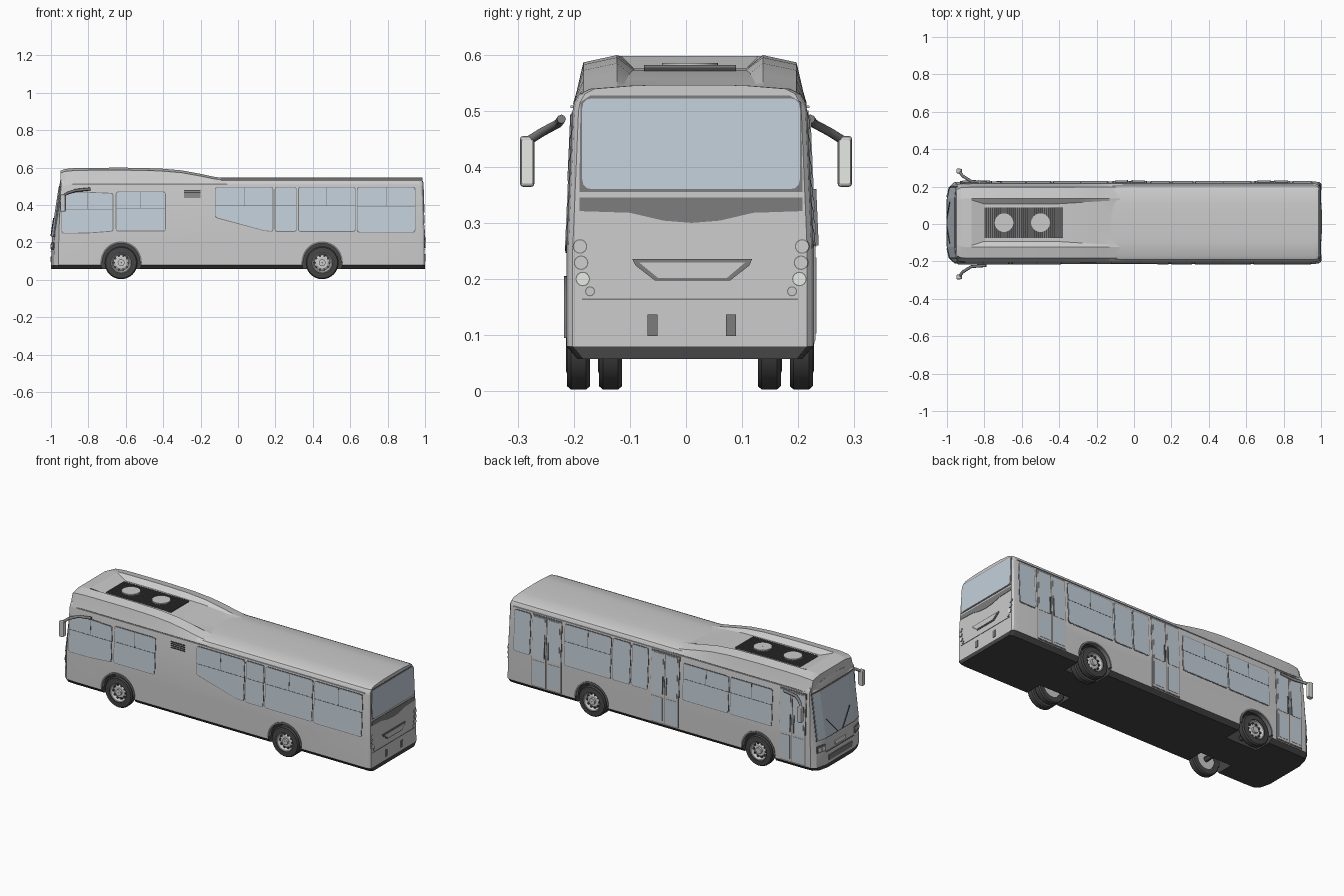
import bpy, bmesh, math
from mathutils import Vector

if "Cube" in bpy.data.objects:
    bpy.data.objects.remove(bpy.data.objects["Cube"])

Y0 = 0.007  # body centre line


def mat(name, c):
    m = bpy.data.materials.new(name)
    m.diffuse_color = (*c, 1)
    m.use_nodes = True
    m.node_tree.nodes["Principled BSDF"].inputs["Base Color"].default_value = m.diffuse_color
    return m


GREY = mat("body_grey", (.6, .6, .6))
DARK = mat("dark", (.06, .06, .06))
TRIM = mat("trim", (.2, .2, .2))
GLASS = mat("glass", (.55, .63, .7))
LAMP = mat("lamp", (.8, .82, .78))


def make(name, verts, faces, mats=(GREY,)):
    me = bpy.data.meshes.new(name)
    me.from_pydata([tuple(v) for v in verts], [], faces)
    bm = bmesh.new()
    bm.from_mesh(me)
    bmesh.ops.recalc_face_normals(bm, faces=bm.faces)
    bm.to_mesh(me)
    bm.free()
    for m in mats:
        me.materials.append(m)
    ob = bpy.data.objects.new(name, me)
    bpy.context.collection.objects.link(ob)
    return ob


def smooth(ob, angle=30):
    bpy.ops.object.select_all(action='DESELECT')
    ob.select_set(True)
    bpy.context.view_layer.objects.active = ob
    bpy.ops.object.shade_smooth_by_angle(angle=math.radians(angle))


def loft(name, halves, mats=(GREY,)):
    """Skin symmetric half sections (bottom to top) with quad-strip caps."""
    n, verts, faces = len(halves[0]), [], []
    for h in halves:
        verts += [(x, Y0 + y, z) for x, y, z in h] + [(x, Y0 - y, z) for x, y, z in reversed(h)]
    m = 2 * n
    for k in range(len(halves) - 1):
        a, b = k * m, (k + 1) * m
        faces += [(a + i, a + (i + 1) % m, b + (i + 1) % m, b + i) for i in range(m)]
    for a in (0, (len(halves) - 1) * m):
        faces += [(a + i, a + i + 1, a + m - 2 - i, a + m - 1 - i) for i in range(n - 1)]
    return make(name, verts, [tuple(dict.fromkeys(f)) for f in faces], mats)


def lathe(name, prof, loc, s=1, m=GREY, seg=32, arc=2 * math.pi):
    """Turn a closed (radius, depth) profile about the y axis."""
    full, n = arc > 6.2, len(prof)
    k = seg if full else seg + 1
    verts = [(loc[0] + r * math.cos(arc * i / seg), loc[1] + s * d, loc[2] + r * math.sin(arc * i / seg))
             for i in range(k) for r, d in prof]
    faces = [(i * n + j, i * n + (j + 1) % n, (i + 1) % k * n + (j + 1) % n, (i + 1) % k * n + j)
             for i in range(seg) for j in range(n)]
    if not full:
        faces += [tuple(range(n)), tuple(range((k - 1) * n, k * n))]
    ob = make(name, verts, faces, (m,))
    smooth(ob)
    return ob


def disc(r, d0, d1):
    return [(.001, d0), (r, d0), (r, d1), (.001, d1)]


def box(name, a, b, m=GREY):
    v = [(x, y, z) for x in (a[0], b[0]) for y in (a[1], b[1]) for z in (a[2], b[2])]
    return make(name, v, [(0, 1, 3, 2), (4, 5, 7, 6), (0, 1, 5, 4), (2, 3, 7, 6), (0, 2, 6, 4), (1, 3, 7, 5)], (m,))


# surface helpers: place flat outlines on the side, rear or front skin
def half(z):
    return .22 - max(0, z - .25) * .044


def side(s):
    return lambda u, v, o: (u, Y0 + s * (half(v) + o), v)


def rear(u, v, o):
    return (.999 - .035 * max(0, v - .2) + o, u, v)


PLAN = [(0, -1, 1), (.13, -1, 1), (.195, -.985, .8), (.217, -.96, .3), (.22, -.9, 0)]


def front(u, v, o):
    a = min(abs(u - Y0) * .22 / half(v), .2199)
    for p, q in zip(PLAN, PLAN[1:]):
        if a <= q[0]:
            t = (a - p[0]) / (q[0] - p[0])
            x, f = p[1] + t * (q[1] - p[1]), p[2] + t * (q[2] - p[2])
            return (x + f * .15 * max(0, v - .2) - o, u, v)


def rounded(pts, r):
    out, P = [], [Vector(p) for p in pts]
    for i, p in enumerate(P):
        a, b = P[i - 1] - p, P[(i + 1) % len(P)] - p
        a, b = p + a.normalized() * min(r, a.length / 2), p + b.normalized() * min(r, b.length / 2)
        out += [a * (1 - t) ** 2 + p * 2 * t * (1 - t) + b * t * t for t in (0, .33, .67, 1)]
    return out


def panel(name, pts, fn, m=GLASS, o=.003, r=0):
    pts = rounded(pts, r) if r else pts
    n = len(pts)
    v = [fn(p[0], p[1], o) for p in pts] + [fn(p[0], p[1], -.004) for p in pts]
    f = [tuple(range(n)), tuple(range(n, 2 * n))] + [(i, (i + 1) % n, n + (i + 1) % n, n + i) for i in range(n)]
    return make(name, v, f, (m,))


def rect(a, b, c, d):
    return [(a, c), (b, c), (b, d), (a, d)]


def oval(cx, cz, r):
    return [(cx + r * math.cos(i * math.pi / 8), cz + r * math.sin(i * math.pi / 8)) for i in range(16)]


# body shell
SEC = [(.2, .057), (.22, .08), (.22, .25), (.209, .5), (.206, .515), (.197, .53), (.178, .539), (.1, .545), (.04, .546)]
stations = [(x, w / .22, f) for w, x, f in PLAN[1:]] + [(.97, 1, -.1), (.99, .985, -.2), (.999, .95, -.233)]
body = loft("bus_body", [[(x + f * .15 * max(0, z - .2), y * w, z) for y, z in SEC] for x, w, f in stations], (GREY, DARK))
for p in body.data.polygons:
    p.material_index = int(p.center.z < .08)

# wheel arches, wheels and axles
TYRE = [(.054, 0), (.06, .002), (.082, .002), (.088, .009), (.088, .036), (.082, .043), (.054, .043)]
for ax, pos in ((-.625, "front"), (.45, "rear")):
    for s in (-1, 1):
        cut = lathe("arch_cutter", [(.001, .1), (.108, .1), (.108, .3), (.001, .3)], (ax, Y0, .095), s, GREY)
        cut.data.materials.append(DARK)
        for p in cut.data.polygons:
            p.material_index = 1
        cut.hide_render = True
        mod = body.modifiers.new("arch", 'BOOLEAN')
        mod.object, mod.operation, mod.solver = cut, 'DIFFERENCE', 'EXACT'
        bpy.context.view_layer.objects.active = body
        bpy.ops.object.modifier_apply(modifier=mod.name)
        bpy.data.objects.remove(cut)
        lathe("arch_lip", [(.1, .2), (.11, .2), (.11, .224), (.1, .224)], (ax, Y0, .095), s, TRIM, 24, math.pi)
        for k, y in enumerate((.221, .164) if pos == "rear" else (.221,)):
            c = (ax, Y0 + s * y, .091)
            lathe(pos + "_tyre", TYRE, c, -s, DARK)
            lathe(pos + "_rim", [(.001, .014), (.03, .014), (.042, .022), (.05, .004), (.055, .002),
                                 (.055, .04), (.001, .04)], c, -s)
            if k == 0:
                lathe("hub", disc(.018, .002, .03), c, -s, GREY, 16)
                for i in range(10):
                    a = i * math.pi / 5
                    lathe("wheel_slot", disc(.006, .013, .03), (ax + .038 * math.cos(a), c[1], .091 + .038 * math.sin(a)), -s, DARK, 8)
    lathe("axle", disc(.015, -.18, .18), (ax, Y0, .091), 1, DARK, 12)
smooth(body)

# roof hump with central trough: x, width, lift, trough depth
hump = []
for x, w, k, d in [(-.948, .93, .72, 0), (-.925, .985, .88, 0), (-.87, 1, .97, 0), (-.8, 1, .99, 1), (-.6, 1, 1, 1),
                   (-.42, 1, .93, 1), (-.3, 1, .75, 1), (-.2, 1, .43, 1), (-.13, 1, .17, 1), (-.06, 1, 0, .3)]:
    yt = .1 if -.81 < x < -.4 else .122 if x < -.4 else .1 + .06 * (x + .42)
    top = .541 + .058 * k
    hump.append([(x - .006 * (x < -.94), .205 * w, .505), (x, .2085 * w, .512), (x, (.204 - .002 * k) * w, .519 + .015 * k),
                 (x, .19 * w, .53 + .056 * k), (x, .13 * w, top), (x, min(yt, .125) * w, top - .024 * k * d), (x, .04 * w, top - .024 * k * d)])
smooth(loft("roof_hump", hump), 12)

# roof cooling unit
box("roof_grille", (-.8, Y0 - .082, .56), (-.38, Y0 + .082, .577), DARK)
for i in range(38):
    x = -.797 + i * .0111
    box("roof_slat", (x, Y0 - .082, .57), (x + .004, Y0 + .082, .581), TRIM)
for x in (-.695, -.5):
    fan = lathe("roof_fan", disc(.05, -.006, .006), (0, 0, 0), 1, GREY)
    fan.rotation_euler.x = math.pi / 2
    fan.location = (x, Y0, .579)


def window(x0, x1, z0, z1, s, pts=None, bars=True, mid=True):
    pts = pts or rect(x0, x1, z0, z1)
    c = ((x0 + x1) / 2, (z0 + z1) / 2)
    big = [(p[0] + math.copysign(.004, p[0] - c[0]), p[1] + math.copysign(.004, p[1] - c[1])) for p in pts]
    panel("window_seal", big, side(s), TRIM, .0015, .014)
    panel("side_window", pts, side(s), GLASS, .003, .012)
    if bars:
        z = z0 + (z1 - z0) * .58
        panel("window_bar", rect(x0, x1, z - .0015, z + .0015), side(s), TRIM, .004)
        if mid:
            panel("window_divider", rect(c[0] - .0015, c[0] + .0015, z, z1), side(s), TRIM, .004)


# windows on the -y side
window(-.94, -.67, .25, .468, -1, [(-.94, .25), (-.8, .252), (-.67, .262), (-.67, .46), (-.86, .468), (-.94, .45)])
window(-.65, -.39, .262, .468, -1)
window(-.12, .185, .26, .493, -1, [(-.12, .335), (.14, .264), (.185, .26), (.185, .493), (-.12, .493)])
window(.2, .31, .26, .493, -1, mid=False)
window(.325, .625, .26, .493, -1)
window(.64, .945, .256, .493, -1)
# windows on the +y side
for a, b in ((-.71, -.445), (-.43, -.14)):
    window(a, b, .262, .468, 1)
for a, b in ((.09, .19), (.205, .315), (.85, .95)):
    window(a, b, .26, .493, 1, bars=False)
window(.33, .625, .26, .493, 1)

# double-leaf doors on the +y side
for x0, x1 in ((-.93, -.76), (-.115, .07), (.645, .835)):
    for z0, z1 in ((.085, .25), (.25, .5)):
        panel("door_frame", rect(x0, x1, z0, z1), side(1), TRIM, .002)
        w = (x1 - x0) / 2
        for a in (x0, x0 + w):
            panel("door_leaf", rect(a + .004, a + w - .002, max(z0, .09), min(z1, .492)), side(1), GREY, .004)
            panel("door_glass", rect(a + .013, a + w - .011, z0 + (.018 if z0 < .2 else .008), z1 - .012), side(1), GLASS, .0055)
    for k in (-1, 1):
        panel("door_handle", rect((x0 + x1) / 2 + k * .012 - .002, (x0 + x1) / 2 + k * .012 + .002, .26, .36), side(1), TRIM, .01)

# side vent, gutters
for i in range(4):
    panel("side_vent", rect(-.29, -.2, .44 + i * .011, .446 + i * .011), side(-1), DARK, .003)
for s in (-1, 1):
    panel("gutter", rect(-.9, .96, .505, .509), side(s), GREY, .004)

# rear window, dark band, plate recess, lights, tow covers
panel("rear_seal", [(-.19, .355), (.208, .355), (.205, .515), (.185, .527), (-.17, .527), (-.188, .515)], rear, TRIM, .002)
panel("rear_window", rect(-.185, .203, .36, .522), rear, GLASS, .004, .018)
panel("rear_band", [(-.19, .345), (-.19, .321), (-.1, .318), (-.04, .304), (.01, .3), (.06, .304), (.12, .318), (.208, .321), (.208, .345)], rear, TRIM, .002)
panel("plate_surround", [(-.096, .236), (-.09, .224), (-.055, .197), (.078, .197), (.113, .224), (.118, .236)], rear, TRIM, .003)
panel("plate_panel", [(-.083, .229), (-.05, .202), (.073, .202), (.105, .229)], rear, GREY, .005)
panel("rear_bumper_seam", rect(-.185, .2, .163, .1655), rear, TRIM, .001)
for s in (-1, 1):
    for dy, z, r, m in ((.198, .258, .011, GREY), (.196, .229, .011, GREY), (.193, .2, .011, LAMP), (.18, .178, .007, GREY)):
        panel("tail_lamp_ring", oval(Y0 + 2e-3 + s * dy, z, r + .002), rear, TRIM, .001)
        panel("tail_lamp", oval(Y0 + 2e-3 + s * dy, z, r), rear, m, .003)
    panel("tow_cover", rect(.01 + s * .07 - .009, .01 + s * .07 + .009, .098, .137), rear, TRIM, .003)

# windscreen, front lamps, plate, wipers
for m, o, e in ((TRIM, .002, .006), (GLASS, .004, 0)):
    ys = (-.182 - e, -.123, .137, .196 + e)
    for a, b in zip(ys, ys[1:]):
        panel("windscreen", rect(a, b, .235 - e, .495 + e), front, m, o)
panel("front_bumper_seam", rect(-.12, .134, .15, .153), front, TRIM, .002)
panel("front_grille", rect(-.1, .114, .095, .125), front, TRIM, .003)
panel("front_plate", rect(-.04, .054, .165, .185), front, LAMP, .003)
for s in (-1, 1):
    panel("headlamp_surround", rect(Y0 + s * .135, Y0 + s * .192, .16, .2), front, TRIM, .002)
    for d in (.15, .178):
        panel("headlamp", oval(Y0 + s * d, .18, .012), front, LAMP, .005)
    panel("wiper", [(Y0 + s * .02, .235), (Y0 + s * .025, .235), (Y0 + s * .11, .33), (Y0 + s * .105, .33)], front, DARK, .008)

# mirrors on curved arms
for s in (-1, 1):
    cu = bpy.data.curves.new("mirror_arm", 'CURVE')
    cu.dimensions, cu.bevel_depth, cu.bevel_resolution, cu.use_fill_caps = '3D', .008, 2, True
    sp = cu.splines.new('POLY')
    path = [(-.79, .222, .485), (-.87, .228, .477), (-.915, .256, .462), (-.937, .283, .445)]
    sp.points.add(len(path) - 1)
    for p, (x, y, z) in zip(sp.points, path):
        p.co = (x, s * y, z, 1)
    cu.materials.append(TRIM)
    bpy.context.collection.objects.link(bpy.data.objects.new("mirror_arm", cu))
    head = box("mirror_head", (-.95, s * .27, .364), (-.922, s * .296, .455))
    bv = head.modifiers.new("bevel", 'BEVEL')
    bv.width, bv.segments = .006, 2
    panel("mirror_glass", rect(s * .273, s * .293, .37, .448), lambda u, v, o: (-.925 + o, u, v), LAMP, .005)
